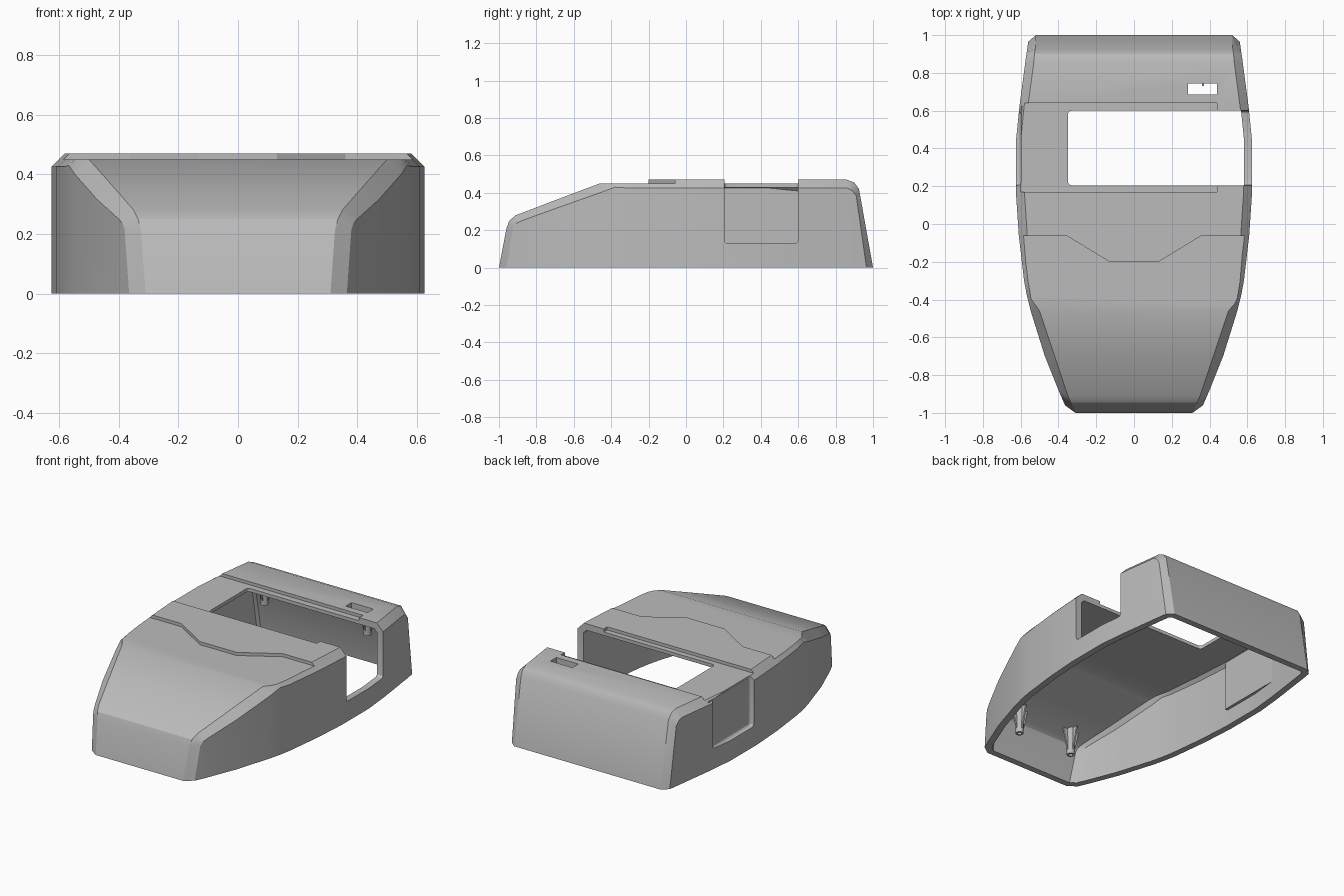
import bpy, bmesh, math
from mathutils import Vector

cube = bpy.data.objects.get("Cube")
if cube:
    bpy.data.objects.remove(cube, do_unlink=True)

grey = bpy.data.materials.new("light grey")
grey.use_nodes = True
COLOR = (0.5, 0.5, 0.5, 1)
grey.diffuse_color = COLOR
grey.node_tree.nodes["Principled BSDF"].inputs["Base Color"].default_value = COLOR


def finish(bm, name):
    bmesh.ops.remove_doubles(bm, verts=bm.verts, dist=0.0005)
    bmesh.ops.recalc_face_normals(bm, faces=bm.faces)
    me = bpy.data.meshes.new(name)
    bm.to_mesh(me)
    bm.free()
    me.materials.append(grey)
    ob = bpy.data.objects.new(name, me)
    bpy.context.collection.objects.link(ob)
    return ob


def prism(name, outline, z0, z1):
    bm = bmesh.new()
    face = bm.faces.new([bm.verts.new((x, y, z0)) for x, y in outline])
    ext = bmesh.ops.extrude_face_region(bm, geom=[face])
    verts = [g for g in ext["geom"] if isinstance(g, bmesh.types.BMVert)]
    bmesh.ops.translate(bm, verts=verts, vec=(0, 0, z1 - z0))
    return finish(bm, name)


def box(name, x0, x1, y0, y1, z0, z1, radius=0):
    ob = prism(name, [(x0, y0), (x1, y0), (x1, y1), (x0, y1)], z0, z1)
    if radius:
        bm = bmesh.new()
        bm.from_mesh(ob.data)
        bmesh.ops.bevel(bm, geom=bm.edges[:], offset=radius, segments=3,
                        profile=0.5, affect='EDGES')
        bm.to_mesh(ob.data)
        bm.free()
    return ob


def activate(ob):
    bpy.ops.object.select_all(action='DESELECT')
    ob.select_set(True)
    bpy.context.view_layer.objects.active = ob


def cut(ob, cutter):
    cutter.hide_render = True
    activate(ob)
    mod = ob.modifiers.new("cut", 'BOOLEAN')
    mod.operation = 'DIFFERENCE'
    mod.solver = 'EXACT'
    mod.use_self = True
    mod.object = cutter
    bpy.ops.object.modifier_apply(modifier=mod.name)
    bpy.data.objects.remove(cutter, do_unlink=True)


# Shell stations: ridge y, z, half width; then chamfer foot y, z, half width
STATIONS = [
    (-1, 0, .31, -.96, 0, .365),
    (-.96, .21, .325, -.925, .215, .38),
    (-.945, .25, .335, -.91, .235, .387),
    (-.91, .28, .35, -.88, .25, .40),
    (-.7, .36, .42, -.7, .315, .472),
    (-.46, .45, .50, -.46, .40, .547),
    (-.41, .47, .525, -.38, .43, .567),
    (-.3, .47, .545, -.3, .425, .582),
    (-.06, .47, .565, -.06, .425, .61),
    (.165, .47, .58, .165, .425, .625),
    (.44, .47, .58, .44, .425, .625),
    (.62, .47, .562, .62, .425, .607),
    (.86, .47, .53, .86, .425, .575),
    (.9, .455, .527, .885, .415, .572),
    (.925, .42, .523, .91, .385, .568),
    (1, 0, .52, .965, 0, .56),
]

bm = bmesh.new()
rings = []
for y, z, w, fy, fz, fw in STATIONS:
    half = [(fw, fy, 0), (fw, fy, fz), (w, y, z)]
    ring = half + [(-px, py, pz) for px, py, pz in reversed(half)]
    rings.append([bm.verts.new(p) for p in ring])
for a, b in zip(rings, rings[1:]):
    for i in range(5):
        bm.faces.new((a[i], a[i + 1], b[i + 1], b[i]))
bmesh.ops.remove_doubles(bm, verts=bm.verts, dist=0.0005)
bmesh.ops.dissolve_degenerate(bm, edges=bm.edges, dist=0.0005)
bmesh.ops.recalc_face_normals(bm, faces=bm.faces)
top = max(bm.faces, key=lambda f: f.calc_center_median().z)
if top.normal.z < 0:
    bmesh.ops.reverse_faces(bm, faces=bm.faces)
me = bpy.data.meshes.new("shell")
bm.to_mesh(me)
bm.free()
me.materials.append(grey)
shell = bpy.data.objects.new("shell", me)
bpy.context.collection.objects.link(shell)

# Wall thickness with a level rim
activate(shell)
wall = shell.modifiers.new("wall", 'SOLIDIFY')
wall.thickness = 0.042
wall.offset = -1
wall.use_even_offset = True
bpy.ops.object.modifier_apply(modifier=wall.name)
for v in shell.data.vertices:
    if v.co.z < 0.03:
        v.co.z = 0

# Lowered front deck with an angled step, and lowered band around the opening
front = [(-.36, -.06), (-.13, -.2), (.13, -.2), (.36, -.06)]
cut(shell, prism("deck_cutter", [(-.8, -.7), (-.8, -.06)] + front + [(.8, -.06), (.8, -.7)], .45, .6))
cut(shell, box("band_cutter", -.8, .44, .17, .64, .45, .6))

# Large opening through the roof and one side, small slot, side recess
cut(shell, box("opening_cutter", -.35, .9, .205, .6, .13, .8, .02))
cut(shell, box("slot_cutter", .285, .44, .685, .745, .35, .6))
cut(shell, box("recess_cutter", -.8, -.598, .205, .6, .13, .8, .02))

# Backing panel behind the recess
box("recess_backing", -.599, -.565, .18, .625, .105, .44)


def post(name, x, y, z0, z1):
    bm = bmesh.new()
    # Hollow tube
    n = 16
    loops = []
    for r, z in ((.03, z1), (.024, z0), (.013, z0), (.013, z0 + .08)):
        loops.append([bm.verts.new((x + r * math.cos(math.tau * i / n),
                                    y + r * math.sin(math.tau * i / n), z)) for i in range(n)])
    for a, b in zip(loops, loops[1:]):
        for i in range(n):
            j = (i + 1) % n
            bm.faces.new((a[i], a[j], b[j], b[i]))
    bm.faces.new(loops[-1])
    bm.faces.new(loops[0])
    # Four tapered fins
    for k in range(4):
        d = Vector((math.cos(k * math.pi / 2), math.sin(k * math.pi / 2), 0))
        side = Vector((-d.y, d.x, 0)) * .005
        sheets = []
        for s in (-1, 1):
            sheets.append([bm.verts.new(Vector((x, y, z)) + d * r + side * s)
                           for r, z in ((.02, z1), (.06, z1), (.027, z0 + .03), (.02, z0 + .03))])
        bm.faces.new(sheets[0])
        bm.faces.new(sheets[1])
        for i in range(4):
            j = (i + 1) % 4
            bm.faces.new((sheets[0][i], sheets[0][j], sheets[1][j], sheets[1][i]))
    return finish(bm, name)


# Screw posts under the roof
posts = []
for side, s in (("left", 1), ("right", -1)):
    posts.append(post("front_post_" + side, s * .2, -.83, .1, .275))
    posts.append(post("rear_post_" + side, s * .365, .79, .27, .435))

for ob in posts + [shell]:
    activate(ob)
    bpy.ops.object.shade_smooth_by_angle(angle=math.radians(26))
